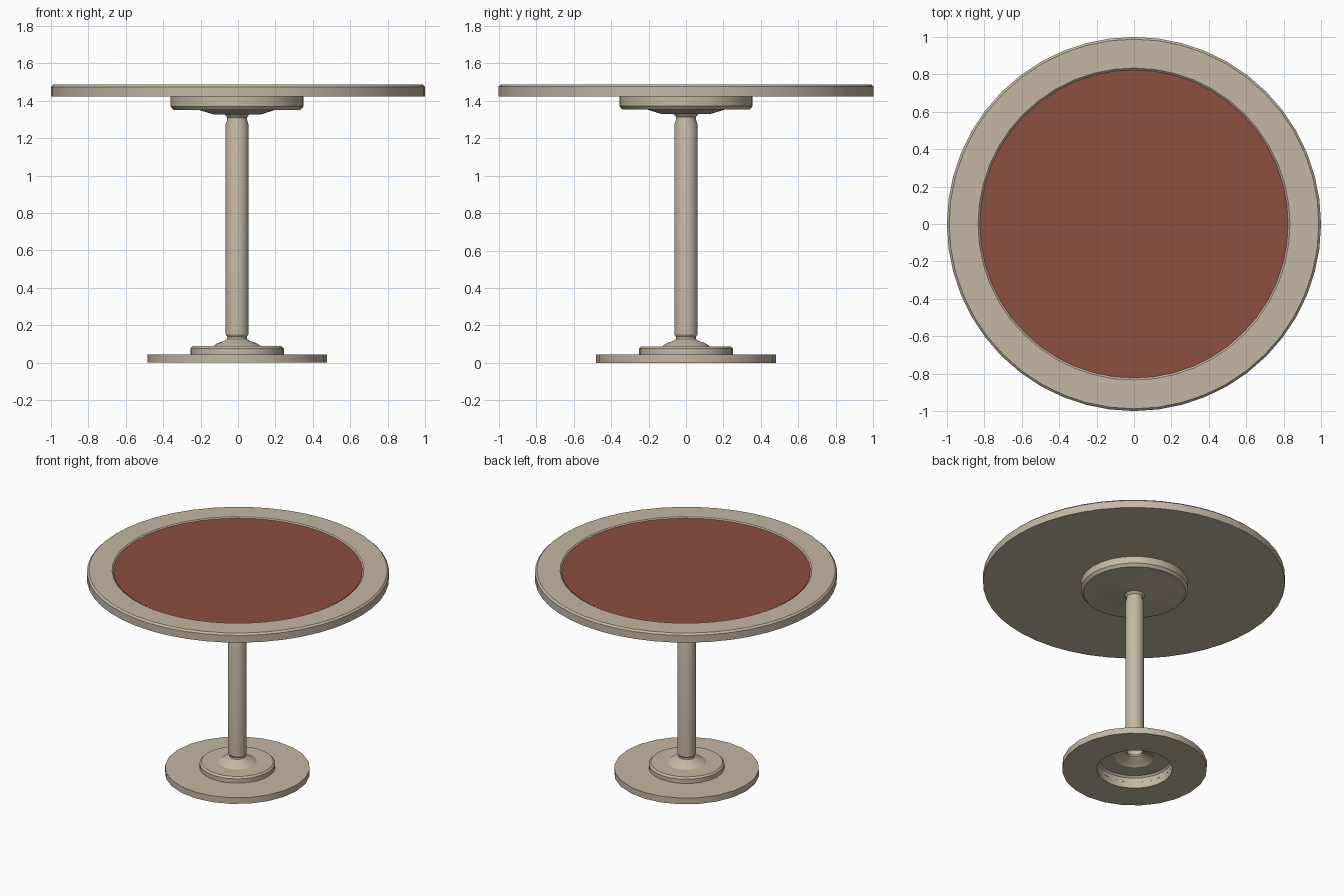
import bpy, bmesh, math

if "Cube" in bpy.data.objects:
    bpy.data.objects.remove(bpy.data.objects["Cube"])


def material(name, rgb):
    m = bpy.data.materials.new(name)
    m.diffuse_color = (*rgb, 1)
    m.use_nodes = True
    m.node_tree.nodes["Principled BSDF"].inputs["Base Color"].default_value = m.diffuse_color
    return m


TAN = material("warm_beige", (0.56, 0.475, 0.365))
RED = material("brick_red", (0.27, 0.077, 0.05))


def lathe(name, profile, sides, mat, x=0.0, phase=0.0):
    """Spin (radius, height) points, listed bottom to top on the outside."""
    bm = bmesh.new()
    rings = []
    for r, z in profile:
        if r == 0:
            rings.append([bm.verts.new((x, 0, z))] * sides)
        else:
            rings.append([bm.verts.new((x + r * math.cos(phase + math.tau * i / sides),
                                        r * math.sin(phase + math.tau * i / sides), z))
                          for i in range(sides)])
    for a, b in zip(rings, rings[1:]):
        for i in range(sides):
            j = (i + 1) % sides
            bm.faces.new(list(dict.fromkeys((a[i], a[j], b[j], b[i]))))
    me = bpy.data.meshes.new(name)
    bm.to_mesh(me)
    bm.free()
    me.materials.append(mat)
    ob = bpy.data.objects.new(name, me)
    bpy.context.collection.objects.link(ob)
    bpy.ops.object.select_all(action='DESELECT')
    ob.select_set(True)
    bpy.context.view_layer.objects.active = ob
    bpy.ops.object.shade_smooth_by_angle(angle=math.radians(30))
    return ob


OFF = -0.005  # pedestal sits slightly off centre

# Foot disc, open in the middle underneath
lathe("base_disc", [(0.25, 0), (0.48, 0), (0.48, 0.045), (0.25, 0.045)], 24, TAN, OFF)

# Lower flange, hollow from below, running into the collar and column
lathe("pedestal", [
    (0.25, 0), (0.25, 0.076), (0.238, 0.088), (0.128, 0.088),
    (0.105, 0.104), (0.066, 0.118), (0.054, 0.127), (0.052, 0.138),
    (0.0615, 0.152), (0.0615, 0.165), (0.0615, 1.275),
    (0.053, 1.298), (0.053, 1.312), (0.066, 1.328)], 32, TAN, OFF)

# Bracket under the top: shallow cone and chamfered disc
lathe("top_bracket", [
    (0.05, 1.328), (0.128, 1.328), (0.206, 1.352), (0.34, 1.352),
    (0.356, 1.371), (0.356, 1.422)], 32, TAN, OFF)

# Tabletop with bevelled rim and a narrow step down to the inset
lathe("tabletop", [
    (0, 1.422), (1.0, 1.422), (1.0, 1.475), (0.988, 1.487),
    (0.834, 1.487), (0.824, 1.478)], 48, TAN)

# Coloured inset panel
lathe("top_inset", [(0.824, 1.478), (0.824, 1.481), (0, 1.481)], 48, RED)
